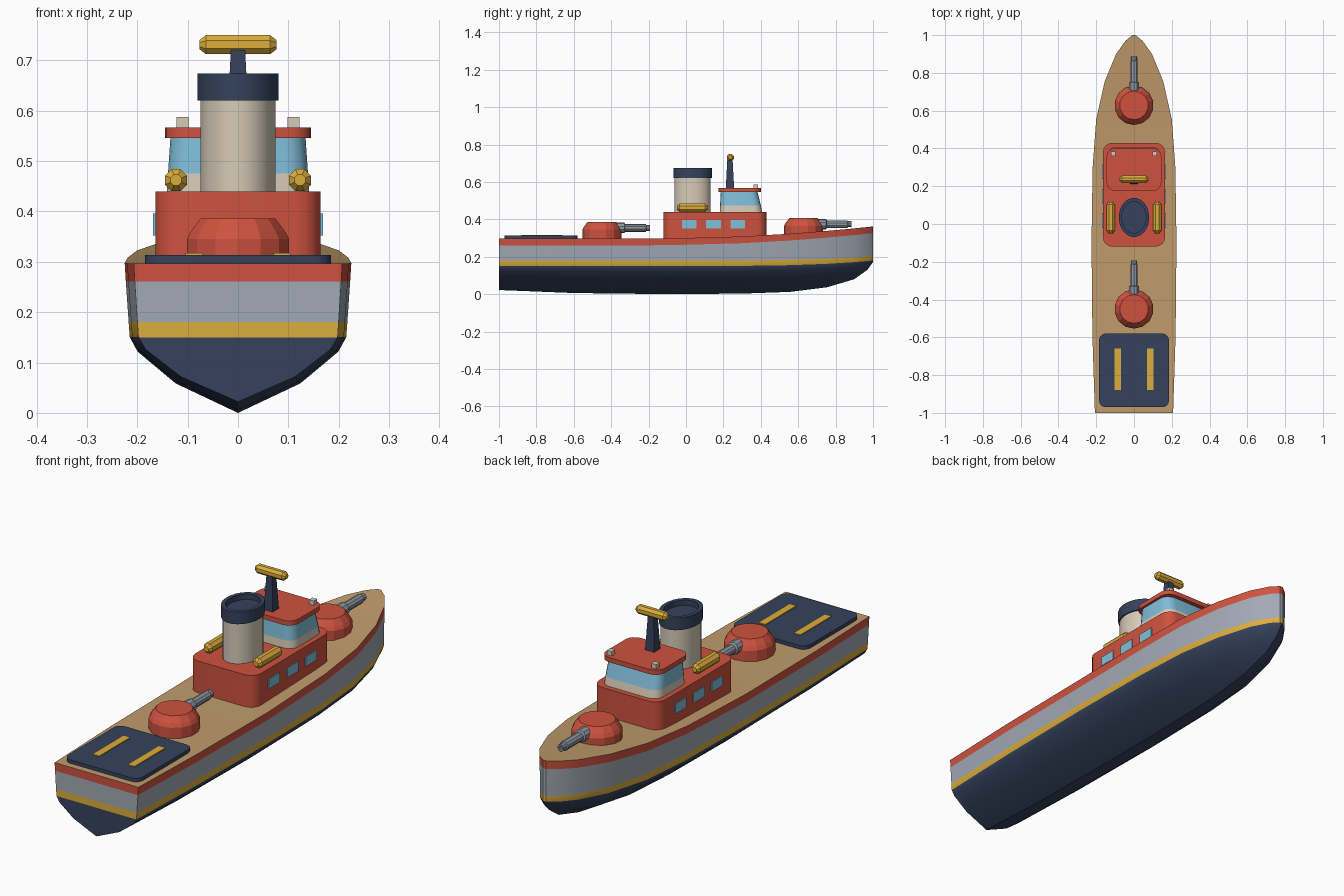
import bpy, bmesh
from math import sin, cos, pi, radians
from mathutils import Matrix

if "Cube" in bpy.data.objects:
    bpy.data.objects.remove(bpy.data.objects["Cube"])

COLORS = {
    "navy": (0.035, 0.055, 0.11), "yellow": (0.72, 0.42, 0.045), "grey": (0.36, 0.40, 0.46),
    "red": (0.62, 0.085, 0.05), "tan": (0.53, 0.33, 0.15), "cream": (0.68, 0.60, 0.48),
    "glass": (0.22, 0.52, 0.70), "steel": (0.28, 0.32, 0.38),
}
MATS = {}
for key, rgb in COLORS.items():
    MATS[key] = bpy.data.materials.new(key)
    MATS[key].diffuse_color = (*rgb, 1)


def finish(name, bm, mats, smooth=None):
    bmesh.ops.recalc_face_normals(bm, faces=bm.faces)
    me = bpy.data.meshes.new(name)
    bm.to_mesh(me)
    bm.free()
    for m in mats:
        me.materials.append(MATS[m])
    ob = bpy.data.objects.new(name, me)
    bpy.context.collection.objects.link(ob)
    if smooth:
        bpy.ops.object.select_all(action='DESELECT')
        ob.select_set(True)
        bpy.context.view_layer.objects.active = ob
        bpy.ops.object.shade_smooth_by_angle(angle=radians(smooth))
    return ob


def loft_rings(bm, rings):
    vs = [[bm.verts.new(p) for p in ring] for ring in rings]
    n = len(vs[0])
    for a, b in zip(vs, vs[1:]):
        for i in range(n):
            bm.faces.new((a[i], a[(i + 1) % n], b[(i + 1) % n], b[i]))
    bm.faces.new(vs[0])
    bm.faces.new(vs[-1])


def lathe(name, prof, n, loc, mat, axis='Z', sx=1, sy=1, smooth=None):
    """Spin (radius, height) points round an axis, with flat end caps."""
    bm = bmesh.new()
    off = pi / n
    loft_rings(bm, [[(r * cos(2 * pi * i / n + off) * sx, r * sin(2 * pi * i / n + off) * sy, h)
                     for i in range(n)] for r, h in prof])
    rot = {'Z': Matrix(), 'Y': Matrix.Rotation(-pi / 2, 4, 'X'), 'X': Matrix.Rotation(pi / 2, 4, 'Y')}[axis]
    bm.transform(Matrix.Translation(loc) @ rot)
    return finish(name, bm, [mat], smooth)


def rounded_block(name, levels, r, mat, smooth=30):
    """Loft rounded rectangles; each level is (half width, y min, y max, z)."""
    bm = bmesh.new()
    rings = []
    for hx, y0, y1, z in levels:
        ring = []
        for k, (cx, cy) in enumerate([(hx - r, y1 - r), (r - hx, y1 - r), (r - hx, y0 + r), (hx - r, y0 + r)]):
            for j in range(5):
                a = (k + j / 4) * pi / 2
                ring.append((cx + r * cos(a), cy + r * sin(a), z))
        rings.append(ring)
    loft_rings(bm, rings)
    return finish(name, bm, [mat], smooth)


def box(name, c, s, mat):
    bm = bmesh.new()
    bmesh.ops.create_cube(bm, size=1)
    bm.transform(Matrix.Translation(c) @ Matrix.Diagonal((*s, 1)))
    return finish(name, bm, [mat])


# Hull: stations along y as (y, half width, keel height)
stations = [(-1, .207, .022), (-.6, .22, .006), (-.1, .225, 0), (.3, .219, .003), (.555, .2, .012),
            (.755, .155, .037), (.9, .095, .08), (.97, .045, .13), (1, .008, .172)]


def half_section(y, w, keel):
    lift = max(0, (y + .2) / 1.2) ** 2
    wl = .15 + .03 * lift ** 2
    deck = .297 + .065 * lift
    pts = [(0, keel), (.55 * w, keel + .39 * (wl - keel)), (.885 * w, keel + .81 * (wl - keel)),
           (.955 * w, wl), (.965 * w, wl + .03 - .006 * lift), (.99 * w, deck - .036), (w, deck)]
    return [(x, y, z) for x, z in pts]


bm = bmesh.new()
right = [[bm.verts.new(p) for p in half_section(*s)] for s in stations]
left = [[sec[0]] + [bm.verts.new((-v.co.x, v.co.y, v.co.z)) for v in sec[1:]] for sec in right]
bands = [0, 0, 0, 1, 2, 3]
for side in (right, left):
    for a, b in zip(side, side[1:]):
        for i, m in enumerate(bands):
            bm.faces.new((a[i], a[i + 1], b[i + 1], b[i])).material_index = m
for k in (0, -1):
    R, L = right[k], left[k]
    bm.faces.new((L[3], L[2], L[1], R[0], R[1], R[2], R[3]))
    for i in (3, 4, 5):
        bm.faces.new((R[i], R[i + 1], L[i + 1], L[i])).material_index = bands[i]
for k in range(len(stations) - 1):
    bm.faces.new((right[k][6], right[k + 1][6], left[k + 1][6], left[k][6])).material_index = 4
finish("hull", bm, ["navy", "yellow", "grey", "red", "tan"], 30)

# Landing pad with two guide stripes
rounded_block("landing_pad", [(.185, -.97, -.58, .285), (.185, -.97, -.58, .313)], .035, "navy")
for s in (-1, 1):
    box("landing_stripe", (s * .087, -.77, .313), (.034, .22, .008), "yellow")

# Deckhouse and side windows
rounded_block("deckhouse", [(.164, -.12, .43, .28), (.164, -.12, .43, .44)], .05, "red")
for s in (-1, 1):
    for y in (.018, .147, .277):
        box("side_window", (s * .164, y, .374), (.009, .078, .044), "glass")

# Bridge
rounded_block("bridge_base", [(.142, .18, .408, .43), (.139, .182, .4, .475)], .045, "cream")
rounded_block("bridge_windows", [(.139, .182, .4, .475), (.134, .186, .382, .548)], .045, "glass")
rounded_block("bridge_roof", [(.145, .175, .402, .546), (.145, .175, .402, .567)], .045, "red")
for s in (-1, 1):
    box("roof_lamp", (s * .11, .373, .575), (.024, .024, .024), "cream")

# Funnel with recessed cap
lathe("funnel", [(1, .43), (1, .63)], 20, (0, .035, 0), "cream", sx=.075, sy=.098, smooth=30)
lathe("funnel_cap", [(1, .62), (1, .674), (.8, .674), (.8, .65)], 20, (0, .035, 0), "navy",
      sx=.081, sy=.104, smooth=30)


def capsule(name, loc, half, r, axis):
    lathe(name, [(.5 * r, -half), (r, -half + .6 * r), (r, half - .6 * r), (.5 * r, half)],
          8, loc, "yellow", axis)


# Mast, radar bar and rafts
lathe("mast", [(.032, .56), (.02, .72)], 4, (0, .235, 0), "navy")
capsule("radar_bar", (0, .237, .731), .076, .0205, 'X')
for s in (-1, 1):
    capsule("life_raft", (s * .123, .034, .462), .083, .0235, 'Y')

# Gun turrets
for tag, y, z in (("aft", -.45, .29), ("fore", .628, .31)):
    lathe(tag + "_turret", [(.104, -.01), (.104, .055), (.096, .07), (.076, .096)],
          14, (0, y, z), "red")
    lathe(tag + "_barrel", [(.028, .07), (.028, .12), (.0205, .125), (.0205, .235), (.016, .238),
                            (.016, .258), (.009, .258), (.009, .24)],
          10, (0, y, z + .064), "steel", 'Y', smooth=30)

for m in bpy.data.materials:
    if m.users and not m.is_grease_pencil:
        m.use_nodes = True
        m.node_tree.nodes["Principled BSDF"].inputs["Base Color"].default_value = m.diffuse_color
